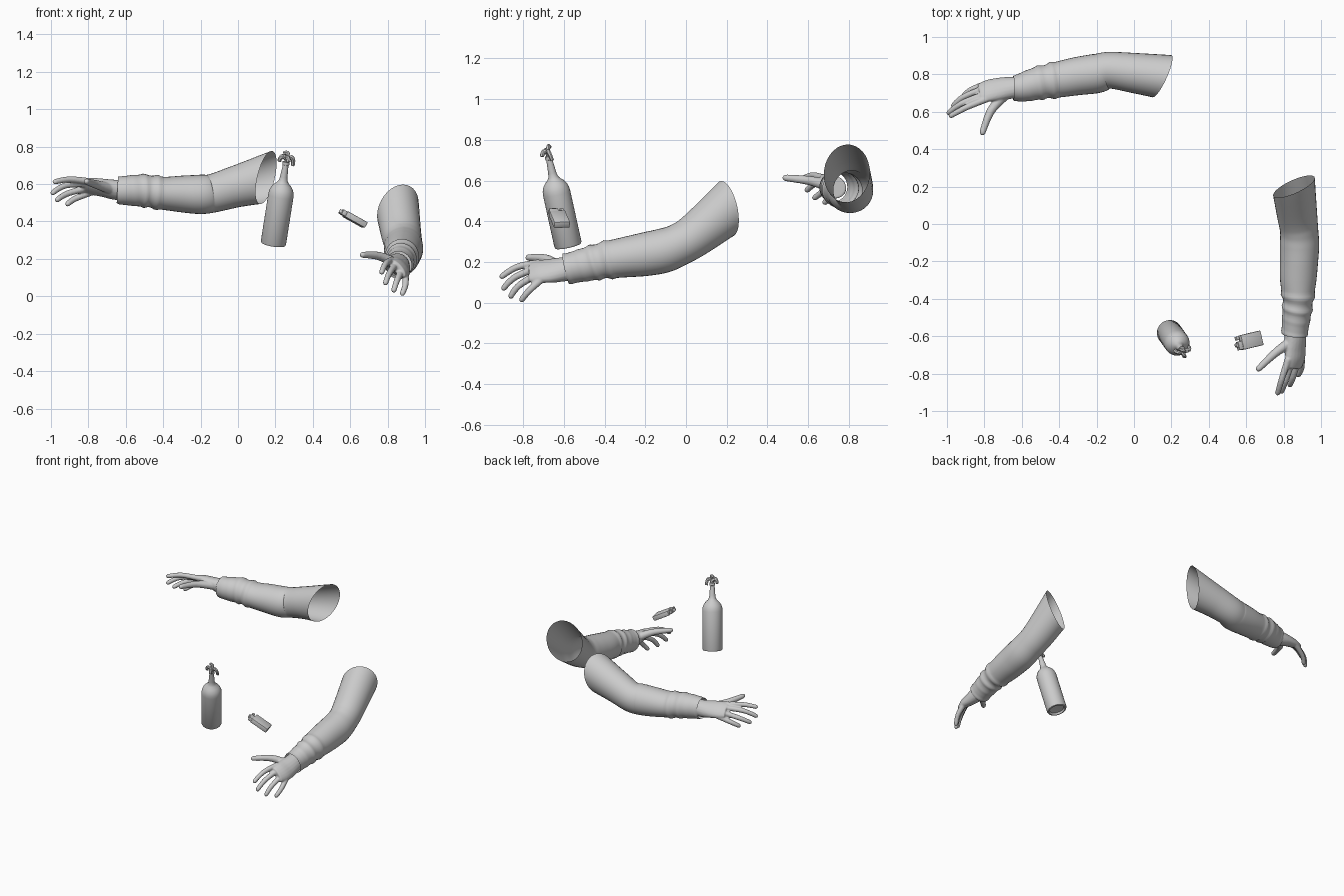
import bpy, bmesh, math
from mathutils import Vector, Matrix

if "Cube" in bpy.data.objects:
    bpy.data.objects.remove(bpy.data.objects["Cube"])

grey = bpy.data.materials.new("plain grey")
grey.diffuse_color = (0.6, 0.6, 0.6, 1)
grey.use_nodes = True
grey.node_tree.nodes["Principled BSDF"].inputs["Base Color"].default_value = grey.diffuse_color


def finish(name, bm, angle=50):
    bmesh.ops.recalc_face_normals(bm, faces=bm.faces)
    me = bpy.data.meshes.new(name)
    bm.to_mesh(me)
    bm.free()
    me.materials.append(grey)
    ob = bpy.data.objects.new(name, me)
    bpy.context.collection.objects.link(ob)
    bpy.ops.object.select_all(action='DESELECT')
    bpy.context.view_layer.objects.active = ob
    ob.select_set(True)
    bpy.ops.object.shade_smooth_by_angle(angle=math.radians(angle))
    return ob


def resample(rows, steps):
    """Catmull-Rom through rows of equal length."""
    pts = [rows[0]] + list(rows) + [rows[-1]]
    out = []
    for i in range(1, len(pts) - 2):
        a, b, c, d = pts[i - 1:i + 3]
        for k in range(steps):
            t = k / steps
            out.append([q + 0.5 * t * (r - p + t * (2 * p - 5 * q + 4 * r - s + t * (3 * (q - r) + s - p)))
                        for p, q, r, s in zip(a, b, c, d)])
    return out + [list(rows[-1])]


def loft(bm, rows, ref, sides=16, caps=True, end_normal=None, bump=None):
    """Ellipses (x, y, z, half width along ref, half depth) joined into a tube."""
    cs = [Vector(r[:3]) for r in rows]
    ref, rings, dist = Vector(ref), [], 0
    for i, r in enumerate(rows):
        if i:
            dist += (cs[i] - cs[i - 1]).length
        t = (cs[min(i + 1, len(cs) - 1)] - cs[max(i - 1, 0)]).normalized()
        u = (ref - t * ref.dot(t)).normalized()
        v = t.cross(u)
        ring = []
        for k in range(sides):
            a = 2 * math.pi * k / sides
            g = bump(dist, a) if bump else 0
            p = cs[i] + u * (r[3] + g) * math.cos(a) + v * (r[4] + g) * math.sin(a)
            if end_normal:                       # shear the last rings to a slanted opening
                n = Vector(end_normal).normalized()
                w = max(0, 1 - (len(rows) - 1 - i) / 10)
                p += t * w * n.dot(cs[i] - p) / n.dot(t)
            ring.append(bm.verts.new(p))
        rings.append(ring)
    for a, b in zip(rings, rings[1:]):
        for k in range(sides):
            bm.faces.new((a[k], a[(k + 1) % sides], b[(k + 1) % sides], b[k]))
    if caps:
        bm.faces.new(rings[0][::-1])
        bm.faces.new(rings[-1])


def folds(d, a):
    """Cloth wrinkles and cuff hem, by distance from the wrist."""
    s = d + 0.008 * math.sin(a + 1)
    g = lambda c, w, h: h * math.exp(-((s - c) / w) ** 2)
    return (g(0.01, 0.012, 0.003) + g(0.145, 0.013, 0.006) + g(0.215, 0.014, 0.007)
            - g(0.18, 0.014, 0.003) + g(0.085, 0.012, 0.002))


def sleeve(name, rows, normal):
    bm = bmesh.new()
    loft(bm, resample(rows, 8), (0, 0, 1), 32, False, normal, folds)
    finish(name, bm)


def finger(bm, base, mid, tip, r0, r1):
    rows = resample([(*base, r0, r0), (*mid, (r0 + r1) / 2, (r0 + r1) / 2), (*tip, r1, r1)], 5)
    # round the tip within the last stretch
    d = (Vector(tip) - Vector(mid)).normalized()
    end = Vector(tip) - d * r1
    rows = [r for r in rows if (Vector(r[:3]) - end).dot(d) < -0.002]
    for a in (0, 25, 50, 70, 85):
        c, s = math.cos(math.radians(a)), math.sin(math.radians(a))
        rows.append([*(end + d * r1 * s), r1 * c, r1 * c])
    loft(bm, rows, (0.3, 0.2, 0.93), 12)


def hand(name, palm, across, fingers, thumb):
    bm = bmesh.new()
    loft(bm, resample(palm, 4), across, 20)
    for f in fingers:
        finger(bm, *f, 0.019, 0.0145)
    finger(bm, *thumb, 0.03, 0.016)
    ob = finish(name, bm)
    m = ob.modifiers.new("blend", 'REMESH')
    m.mode, m.voxel_size, m.use_smooth_shade = 'VOXEL', 0.005, True
    s = ob.modifiers.new("soften", 'SMOOTH')
    s.factor, s.iterations = 0.5, 5


# Far arm, reaching to the left
sleeve("left_sleeve", [
    (-.645, .728, .568, .070, .064), (-.60, .730, .566, .078, .076), (-.50, .755, .564, .086, .088),
    (-.40, .773, .551, .088, .096), (-.30, .791, .547, .098, .102), (-.20, .805, .545, .105, .105),
    (-.13, .822, .552, .103, .098), (0, .808, .590, .112, .107), (.15, .79, .635, .128, .118)],
    (1, -.42, -.2))
hand("left_hand",
     [(-.60, .73, .567, .058, .055), (-.66, .728, .57, .062, .050), (-.72, .722, .58, .066, .040),
      (-.78, .712, .588, .066, .032), (-.825, .702, .59, .056, .022)], (.02, .085, -.055),
     [((-.78, .672, .612), (-.90, .622, .625), (-.99, .573, .61)),
      ((-.79, .695, .602), (-.92, .645, .593), (-1.0, .588, .548)),
      ((-.79, .727, .582), (-.91, .68, .55), (-.975, .625, .51)),
      ((-.77, .755, .562), (-.87, .717, .522), (-.92, .675, .487))],
     ((-.68, .70, .575), (-.765, .605, .60), (-.815, .475, .615)))

# Near arm, reaching forward
sleeve("right_sleeve", [
    (.858, -.59, .165, .074, .068), (.862, -.55, .174, .077, .072), (.87, -.48, .190, .083, .076),
    (.877, -.40, .208, .090, .083), (.878, -.30, .223, .099, .097), (.882, -.20, .238, .107, .102),
    (.885, -.11, .256, .109, .105), (.883, -.035, .285, .104, .102), (.873, .045, .333, .107, .107),
    (.855, .20, .462, .125, .116)], (-.5, 1, .29))
hand("right_hand",
     [(.860, -.55, .173, .062, .055), (.862, -.61, .163, .066, .051), (.862, -.67, .156, .070, .042),
      (.862, -.72, .153, .068, .034), (.855, -.77, .147, .056, .022)], (.08, .03, -.085),
     [((.825, -.72, .195), (.79, -.83, .175), (.765, -.915, .122)),
      ((.845, -.73, .172), (.81, -.84, .125), (.785, -.905, .062)),
      ((.875, -.73, .138), (.85, -.82, .085), (.83, -.868, .022)),
      ((.895, -.71, .115), (.895, -.77, .06), (.875, -.815, .005))],
     ((.84, -.63, .175), (.755, -.69, .215), (.655, -.785, .222)))

# Bottle, turned profile with a recessed base
foot = Vector((.188, -.578, .277))
axis = Vector((.070, -.098, .445)).normalized()
tilt = Matrix.Translation(foot) @ Vector((0, 0, 1)).rotation_difference(axis).to_matrix().to_4x4()
profile = [(.0, .018), (.048, .012), (.055, 0), (.064, .002), (.068, .01), (.068, .27), (.066, .29),
           (.059, .31), (.046, .328), (.031, .342), (.023, .355), (.020, .375), (.015, .44),
           (.019, .442), (.019, .458), (.013, .46), (.0, .46)]
bm = bmesh.new()
vs = [bm.verts.new((r, 0, z)) for r, z in profile]
es = [bm.edges.new(p) for p in zip(vs, vs[1:])]
bmesh.ops.spin(bm, geom=vs + es, axis=(0, 0, 1), cent=(0, 0, 0), steps=32, angle=2 * math.pi)
bmesh.ops.remove_doubles(bm, verts=bm.verts, dist=1e-4)
bm.transform(tilt)
finish("bottle", bm, 40)

# Crumpled rag stuffed in the bottle mouth
bm = bmesh.new()
rag = [[(0, 0, .44), (.005, 0, .48), (.0, .01, .505), (-.02, .015, .50)],
       [(0, 0, .475), (.025, .005, .485), (.037, .01, .465), (.038, .015, .44)],
       [(0, 0, .475), (-.022, -.005, .487), (-.034, -.005, .472), (-.036, 0, .455)],
       [(0, 0, .48), (.005, -.02, .485), (.012, -.032, .465)]]
for strip in rag:
    loft(bm, resample([(*p, .012 - .001 * i, .014 - .001 * i) for i, p in enumerate(strip)], 3), (.3, .9, .2), 7)
bm.transform(tilt)
finish("rag", bm, 30)

# Pocket lighter: body, collar, wheel, button
L = Vector((.125, .03, -.07)).normalized()
W = Vector((.016, -.08, 0))
W = (W - L * W.dot(L)).normalized()
N = L.cross(W)
frame = Matrix.Translation((.612, -.625, .418)) @ Matrix((L, W, N)).transposed().to_4x4()


def block(name, centre, size, bevel):
    bm = bmesh.new()
    bmesh.ops.create_cube(bm, size=1)
    bm.transform(Matrix.Translation(centre) @ Matrix.Diagonal((*size, 1)))
    bmesh.ops.bevel(bm, geom=bm.edges[:], offset=bevel, segments=2, affect='EDGES', profile=.5)
    bm.transform(frame)
    finish(name, bm, 40)


block("lighter_body", (.015, 0, 0), (.125, .08, .034), .005)
block("lighter_collar", (-.058, .014, 0), (.026, .046, .029), .003)
block("lighter_button", (-.064, -.027, 0), (.018, .02, .024), .003)
bm = bmesh.new()
bmesh.ops.create_cone(bm, cap_ends=True, segments=16, radius1=.013, radius2=.013, depth=.018)
bm.transform(frame @ Matrix.Translation((-.071, .008, 0)))
finish("lighter_wheel", bm, 40)
